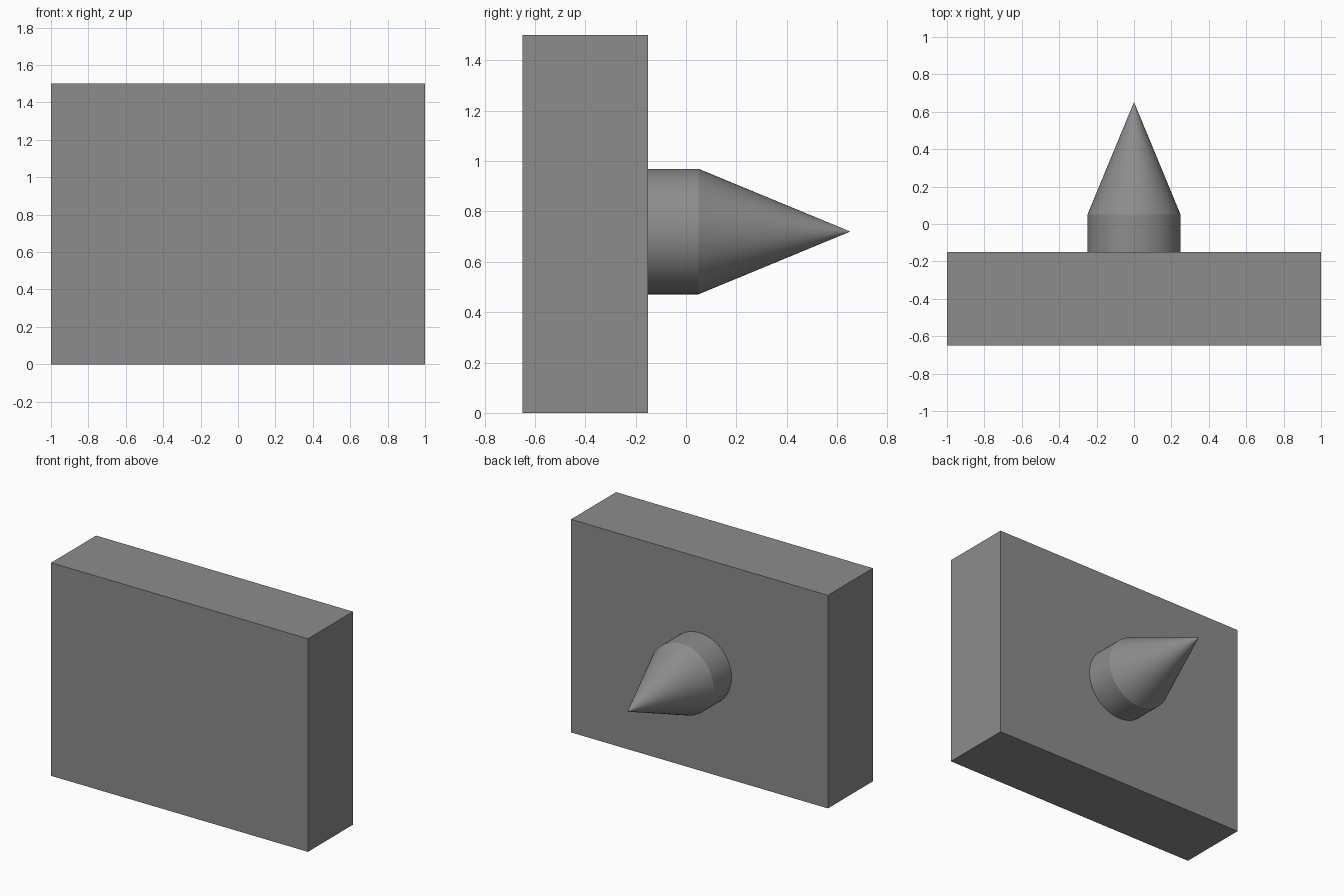
import bpy, math

if "Cube" in bpy.data.objects:
    bpy.data.objects.remove(bpy.data.objects["Cube"])

SPIKE_Z = 0.72
RADIUS = 0.249
SIDES = 64
TO_BACK = (-math.pi / 2, 0, 0)  # turns local +z to world +y

dark = bpy.data.materials.new("dark_grey")
dark.diffuse_color = (0.265, 0.265, 0.265, 1)
dark.use_nodes = True
dark.node_tree.nodes["Principled BSDF"].inputs["Base Color"].default_value = dark.diffuse_color


def finish(obj, name, scale=(1, 1, 1)):
    obj.name = name
    obj.scale = scale
    obj.data.materials.append(dark)
    bpy.ops.object.transform_apply(location=False, rotation=True, scale=True)
    bpy.ops.object.shade_smooth_by_angle(angle=math.radians(20))


# Upright slab
bpy.ops.mesh.primitive_cube_add(size=1, location=(0, -0.4, 0.75))
finish(bpy.context.object, "slab", (2, 0.5, 1.5))

# Round collar on the back face
bpy.ops.mesh.primitive_cylinder_add(vertices=SIDES, radius=RADIUS, depth=0.2,
                                    location=(0, -0.05, SPIKE_Z), rotation=TO_BACK)
finish(bpy.context.object, "spike_collar")

# Pointed cone on the collar, with a tiny flat tip for clean shading
bpy.ops.mesh.primitive_cone_add(vertices=SIDES, radius1=RADIUS, radius2=0.001, depth=0.6,
                                location=(0, 0.35, SPIKE_Z), rotation=TO_BACK)
finish(bpy.context.object, "spike_point")
